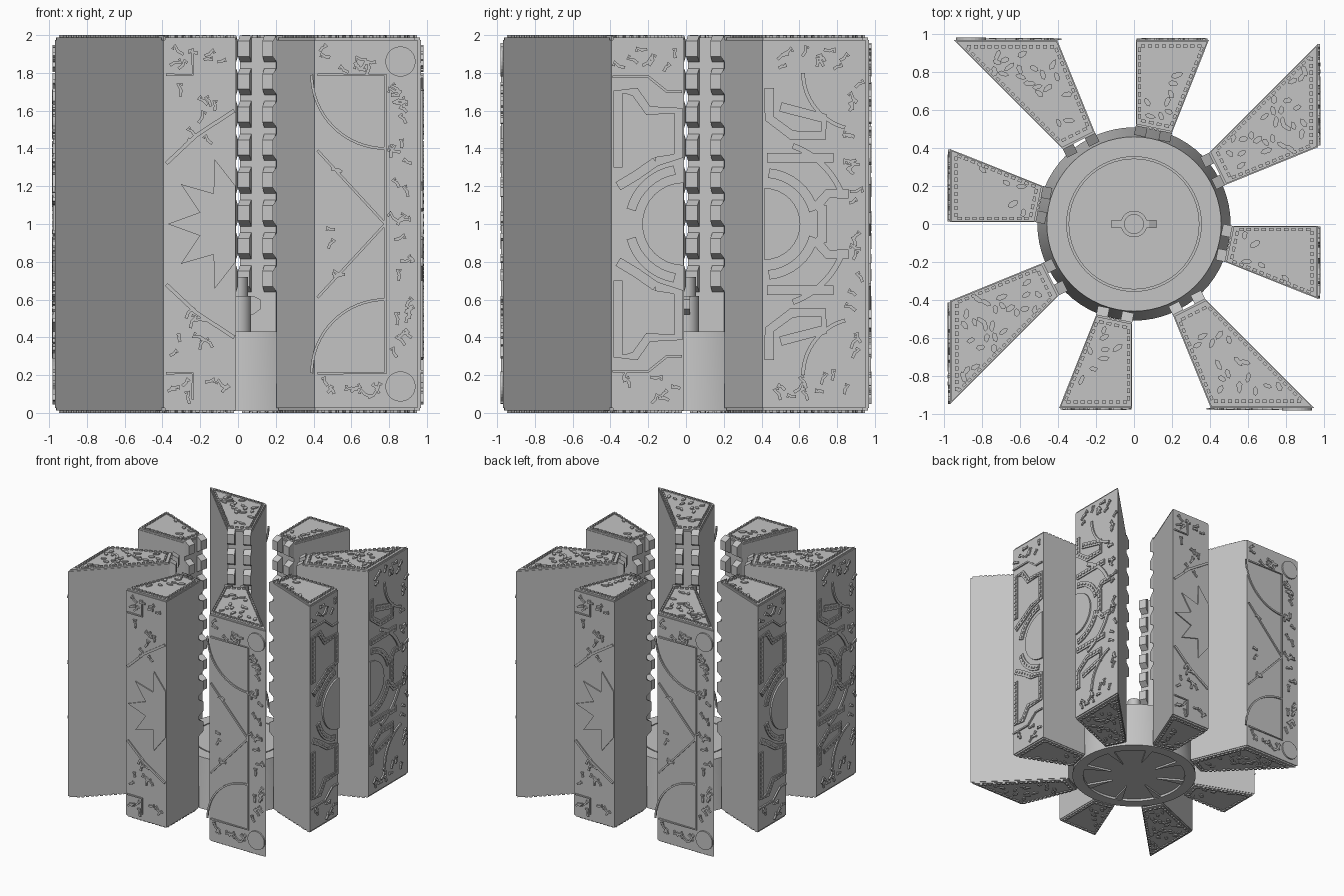
import bpy, bmesh, random
from math import sin, cos, pi, radians
from mathutils import Vector

if "Cube" in bpy.data.objects:
    bpy.data.objects.remove(bpy.data.objects["Cube"])
random.seed(4)

stone = bpy.data.materials.new("plain grey")
stone.use_nodes = True
GREY = (0.55, 0.55, 0.55, 1)
stone.diffuse_color = GREY
stone.node_tree.nodes["Principled BSDF"].inputs["Base Color"].default_value = GREY

TOP, FACE, LIP = 1.975, 0.97, 0.025
NARROW = [(-.01, -FACE), (-.395, -FACE), (-.2, -.48), (-.01, -.52)]
WIDE = [(.405, -FACE), (.95, -FACE), (.375, -.395), (.205, -.48)]


# Mapping from flat drawing coordinates (and height) to each surface
def on_front(u, v, h): return Vector((u, -FACE - h, v))
def on_top(u, v, h): return Vector((u, v, TOP + h))
def on_bottom(u, v, h): return Vector((u, v, LIP - h))


def prism(bm, pts, low, high, place):
    a = [bm.verts.new(place(u, v, low)) for u, v in pts]
    b = [bm.verts.new(place(u, v, high)) for u, v in pts]
    bm.faces.new(a)
    bm.faces.new(b[::-1])
    for i in range(len(pts)):
        j = (i + 1) % len(pts)
        bm.faces.new((a[i], b[i], b[j], a[j]))


def strip(bm, path, width, high, place):
    """Raised band that follows a path."""
    p = [Vector(q) for q in path]
    left, right = [], []
    for i, q in enumerate(p):
        d = (p[min(i + 1, len(p) - 1)] - p[max(i - 1, 0)]).normalized()
        n = Vector((-d.y, d.x)) * width / 2
        left.append(q + n)
        right.append(q - n)
    prism(bm, left + right[::-1], 0, high, place)


def dashes(bm, path, low, high, place, step=.036, width=.016):
    """Row of small blocks along a path."""
    for a, b in zip(path, path[1:]):
        a, b = Vector(a), Vector(b)
        count = max(1, int((b - a).length / step))
        d = (b - a) / count
        n = Vector((-d.y, d.x)).normalized() * width / 2
        for i in range(count):
            s, e = a + d * (i + .2), a + d * (i + .8)
            prism(bm, [s + n, e + n, e - n, s - n], low, high, place)


def channel(bm, path):
    strip(bm, path, .05, .009, on_front)
    dashes(bm, path, .009, .015, on_front)


def arc(cx, cy, r, start, end, n=16):
    angles = [radians(start + (end - start) * i / n) for i in range(n + 1)]
    return [(cx + r * cos(t), cy + r * sin(t)) for t in angles]


def flip(path):
    return [(u, 2 - v) for u, v in path]


def glyphs(bm, count, u0, u1, v0, v1):
    """Scattered hooked strokes."""
    for _ in range(count):
        c = Vector((random.uniform(u0, u1), random.uniform(v0, v1)))
        t = random.uniform(0, pi)
        d = Vector((cos(t), sin(t))) * random.uniform(.02, .035)
        n = Vector((-d.y, d.x)) * random.choice((-.7, .7))
        strip(bm, [c - d, c + n * .4, c + d, c + d * .8 + n], .016, .012, on_front)


def finish(bm, name, turn=0):
    bmesh.ops.recalc_face_normals(bm, faces=bm.faces)
    mesh = bpy.data.meshes.new(name)
    bm.to_mesh(mesh)
    bm.free()
    mesh.materials.append(stone)
    ob = bpy.data.objects.new(name, mesh)
    ob.rotation_euler.z = turn
    bpy.context.collection.objects.link(ob)
    return ob


def scaled(outline, factor):
    c = sum((Vector(p) for p in outline), Vector((0, 0))) / len(outline)
    return [c + (Vector(p) - c) * factor for p in outline]


def inside(p, poly):
    pairs = zip(poly, list(poly[1:]) + [poly[0]])
    signs = [(b[0] - a[0]) * (p[1] - a[1]) - (b[1] - a[1]) * (p[0] - a[0]) > 0 for a, b in pairs]
    return all(signs) or not any(signs)


def wedge(name, outline, turn):
    bm = bmesh.new()
    prism(bm, outline, LIP, TOP, lambda u, v, h: Vector((u, v, h)))
    # two columns of rack teeth on the inner end
    p, q = (Vector((*c, 0)) for c in outline[2:])
    inward = Vector((-(q - p).y, (q - p).x, 0)).normalized()
    if inward.dot(p) > 0:
        inward.negate()
    profile = [(0, 0), (.05, .03), (.05, .11), (0, .14)]
    for row in range(8):
        z = .64 + row * .174
        for side in (0, .68):
            prism(bm, profile, side, side + .32,
                  lambda r, h, t: p.lerp(q, t) + inward * r + Vector((0, 0, z + h)))
    finish(bm, name, turn)


def cap(name, outline, turn):
    """Carved end plates on top and bottom."""
    bm = bmesh.new()
    border = scaled(outline, .87)
    field = scaled(outline, .74)
    stones = []
    for _ in range(260):
        c = Vector((random.uniform(-.4, .95), random.uniform(-FACE, -.4)))
        bare = outline is NARROW and -c.y > .6 - .85 * c.x
        if inside(c, field) and not bare and all((c - s).length > .036 for s in stones):
            stones.append(c)
    shapes = []
    for c in stones:
        t, long = random.uniform(0, pi), random.uniform(.022, .034)
        x, y = Vector((cos(t), sin(t))) * long, Vector((-sin(t), cos(t))) * .015
        shapes.append([c + x * cos(a) + y * sin(a) * random.uniform(.7, 1.2)
                       for a in (i * pi / 3 for i in range(6))])
    for place in (on_top, on_bottom):
        prism(bm, scaled(outline, .97), 0, .013, place)
        dashes(bm, border + border[:1], .013, LIP, place)
        for s in shapes:
            prism(bm, s, .013, .022, place)
    finish(bm, name, turn)


def sun_relief():
    """Half sunburst on the narrow wedge, diamond and arcs on the wide one."""
    bm = bmesh.new()
    star = []
    for i in range(11):
        t = radians(90 + i * 18)
        r = .36 if i % 2 else .2
        star.append((r * cos(t) - .012, 1 + r * sin(t)))
    prism(bm, star, 0, .01, on_front)
    for side in (lambda path: path, flip):
        strip(bm, side([(-.38, 1.32), (-.22, 1.47), (-.02, 1.6)]), .02, .01, on_front)
        strip(bm, side([(-.38, 1.79), (-.24, 1.79), (-.24, 1.93)]), .012, .01, on_front)
        strip(bm, side(arc(.78, 1.79, .39, 180, 270)), .014, .01, on_front)
        strip(bm, side([(.42, 1.39), (.78, 1)]), .014, .01, on_front)
        strip(bm, side([(.42, 1.79), (.78, 1.79), (.78, 1)]), .014, .01, on_front)
        prism(bm, side(arc(.86, 1.86, .08, 0, 345, 23)), 0, .013, on_front)
    for v0, v1 in ((.07, .19), (1.82, 1.93)):
        glyphs(bm, 7, -.36, -.05, v0, v1)
        glyphs(bm, 9, .45, .74, v0, v1)
    for v0, v1 in ((.28, .6), (1.4, 1.75)):
        glyphs(bm, 8, -.35, -.05, v0, v1)
    glyphs(bm, 30, .82, .92, .28, 1.74)
    glyphs(bm, 5, .45, .55, .7, 1.3)
    return bm


def maze_relief():
    """Disc with dashed channels on both wedges."""
    bm = bmesh.new()
    prism(bm, arc(-.012, 1, .22, 90, 270), 0, .013, on_front)
    prism(bm, arc(.415, 1, .19, -90, 90), 0, .013, on_front)
    bend = [(-.36, 1.3), (-.36, 1.7), (-.27, 1.7), (-.2, 1.6), (-.04, 1.6), (-.04, 1.36), (-.16, 1.33)]
    for side in (lambda path: path, flip):
        channel(bm, side(bend))
        channel(bm, side(arc(-.01, 1, .29, 100, 165, 8)))
        channel(bm, side([(-.36, 1.2), (-.26, 1.26), (-.16, 1.33)]))
        channel(bm, side([(.44, 1.72), (.44, 1.56), (.56, 1.47), (.73, 1.47), (.73, 1.56), (.5, 1.62)]))
        channel(bm, side([(.43, 1.35), (.78, 1.35)]))
        channel(bm, side(arc(.415, 1, .27, 15, 85, 8)))
        channel(bm, side([(.68, 1.08), (.75, 1.16), (.86, 1.16)]))
        strip(bm, side(arc(.415, 1, .44, 20, 70)), .03, .012, on_front)
        strip(bm, side(arc(.92, 1.8, .3, 180, 255)), .02, .012, on_front)
        strip(bm, side([(-.39, 1.78), (-.2, 1.78), (-.1, 1.7), (-.02, 1.7)]), .014, .012, on_front)
    channel(bm, [(.72, .9), (.72, 1.1)])
    for v0, v1 in ((.07, .2), (1.82, 1.93)):
        glyphs(bm, 7, -.36, -.05, v0, v1)
        glyphs(bm, 10, .45, .9, v0, v1)
    glyphs(bm, 22, .86, .92, .25, 1.75)
    return bm


# Four quarter turns, opposite sides sharing a carving
for k, side in enumerate(("front", "left", "back", "right")):
    turn = k * pi / 2
    for label, outline in (("narrow", NARROW), ("wide", WIDE)):
        wedge(f"{side}_{label}_wedge", outline, turn)
        cap(f"{side}_{label}_end_plates", outline, turn)
    random.seed(20 + k % 2)
    finish(maze_relief() if k % 2 else sun_relief(), f"{side}_relief", turn)


def lathe(name, profile, segments=64):
    bm = bmesh.new()
    verts = [bm.verts.new((r, 0, z)) for r, z in profile]
    edges = [bm.edges.new(e) for e in zip(verts, verts[1:])]
    bmesh.ops.spin(bm, geom=verts + edges, cent=(0, 0, 0), axis=(0, 0, 1),
                   angle=2 * pi, steps=segments)
    bmesh.ops.remove_doubles(bm, verts=bm.verts, dist=.0005)
    ob = finish(bm, name)
    bpy.context.view_layer.objects.active = ob
    ob.select_set(True)
    bpy.ops.object.shade_smooth_by_angle(angle=radians(30))
    ob.select_set(False)


# Tapered hub with a grooved top and recessed base, then its post
lathe("hub", [(0, .03), (.42, .03), (.42, .01), (.51, .01), (.46, .43), (.355, .43),
              (.355, .41), (.345, .41), (.345, .43), (0, .43)])
lathe("post", [(0, .42), (.07, .42), (.07, .62), (.052, .62), (.052, .72), (0, .72)], 32)

# Cross lugs on the post
bm = bmesh.new()
prism(bm, [(-.12, .55), (-.08, .52), (.08, .52), (.12, .55), (.12, .6), (.08, .62), (-.08, .62), (-.12, .6)],
      -.02, .02, lambda u, v, h: Vector((u, h, v)))
finish(bm, "post_lugs")

# Radial ribs under the hub
bm = bmesh.new()
for i in range(8):
    t = i * pi / 4 + pi / 8
    d, n = Vector((cos(t), sin(t))), Vector((-sin(t), cos(t)))
    prism(bm, [d * .2, d * .42 + n * .03, d * .42 - n * .03], .015, .031, lambda u, v, h: Vector((u, v, h)))
finish(bm, "hub_ribs")
